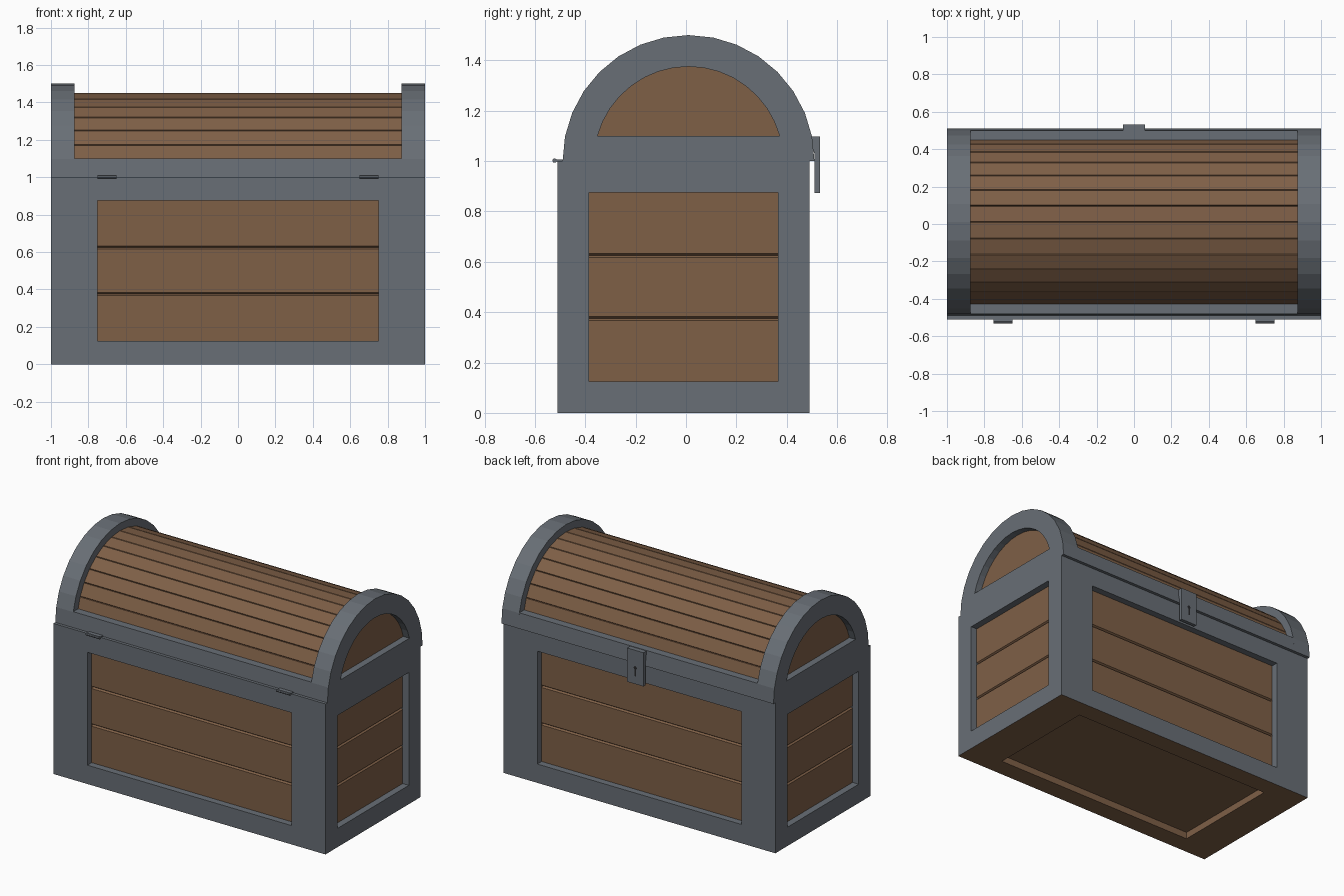
import bpy, bmesh, math
from mathutils import Vector as V

if "Cube" in bpy.data.objects:
    bpy.data.objects.remove(bpy.data.objects["Cube"])


def material(name, rgb):
    m = bpy.data.materials.new(name)
    m.diffuse_color = (*rgb, 1)
    m.use_nodes = True
    m.node_tree.nodes["Principled BSDF"].inputs["Base Color"].default_value = m.diffuse_color
    return m


IRON = material("grey iron", (0.14, 0.158, 0.18))
WOOD = material("brown wood", (0.21, 0.115, 0.062))
DARK = material("keyhole dark", (0.02, 0.02, 0.022))
BODY_Y, LID_Y = -0.01, 0.01
DEPTH = 0.045


def finish(bm, name):
    bmesh.ops.remove_doubles(bm, verts=bm.verts, dist=1e-5)
    bmesh.ops.recalc_face_normals(bm, faces=bm.faces)
    me = bpy.data.meshes.new(name)
    bm.to_mesh(me)
    bm.free()
    for m in (IRON, WOOD, DARK):
        me.materials.append(m)
    ob = bpy.data.objects.new(name, me)
    bpy.context.collection.objects.link(ob)
    return ob


def face(bm, pts, mat=0):
    f = bm.faces.new([bm.verts.new(p) for p in pts])
    f.material_index = mat


def framed_side(bm, centre, u, v, n, margin_u, margin_v, grooves=(), frame_mat=0):
    """Frame with a recessed plank panel; u and v are half-extent vectors."""
    su, sv = 1 - margin_u / u.length, 1 - margin_v / v.length
    signs = [(-1, -1), (1, -1), (1, 1), (-1, 1)]
    outer = [centre + u * a + v * b for a, b in signs]
    inner = [centre + u * a * su + v * b * sv for a, b in signs]
    back = [p - n * DEPTH for p in inner]
    for i in range(4):
        j = (i + 1) % 4
        face(bm, (outer[i], outer[j], inner[j], inner[i]), frame_mat)
        face(bm, (inner[i], inner[j], back[j], back[i]), frame_mat)
    prof = [(-sv, 0)]
    for g in grooves:
        prof += [(g - 0.016, 0), (g, 0.012), (g + 0.016, 0)]
    prof.append((sv, 0))
    rows = [[centre + u * a * su + v * t - n * (DEPTH + d) for a in (-1, 1)] for t, d in prof]
    for a, b in zip(rows, rows[1:]):
        face(bm, (a[0], a[1], b[1], b[0]), 1)


def extrude_x(name, profile, x0, x1, mat=0):
    """Closed (y, z) profile swept along x."""
    bm = bmesh.new()
    a = [V((x0, y, z)) for y, z in profile]
    b = [V((x1, y, z)) for y, z in profile]
    face(bm, a, mat)
    face(bm, b, mat)
    for i in range(len(a)):
        j = (i + 1) % len(a)
        face(bm, (a[i], a[j], b[j], b[i]), mat)
    return finish(bm, name)


def arc(r, a0=0.0, n=16):
    angs = [a0 + (math.pi - 2 * a0) * i / n for i in range(n + 1)]
    return [(LID_Y + r * math.cos(a), 1 + r * math.sin(a)) for a in angs]


# Body: four framed sides, wooden bottom, closed top
X, Y, Z = V((1, 0, 0)), V((0, 1, 0)), V((0, 0, 1))
mid = V((0, BODY_Y, 0.5))
bm = bmesh.new()
cuts = (-0.25, 0.25)
for s in (-1, 1):
    framed_side(bm, mid + Y * 0.5 * s, X, Z * 0.5, Y * s, 0.25, 0.125, cuts)
    framed_side(bm, mid + X * s, Y * 0.5, Z * 0.5, X * s, 0.125, 0.125, cuts)
framed_side(bm, mid - Z * 0.5, X, Y * 0.5, -Z, 0.25, 0.125, (), 1)
face(bm, [mid + Z * 0.5 + X * a + Y * 0.5 * b for a, b in ((-1, -1), (1, -1), (1, 1), (-1, 1))])
finish(bm, "chest_body")

# Lid end arches with recessed half-round panels
outer = arc(0.5)
inner = arc(0.375, math.asin(0.1 / 0.375))
for s, name in ((-1, "lid_arch_left"), (1, "lid_arch_right")):
    bm = bmesh.new()
    at = lambda pts, x: [V((x * s, y, z)) for y, z in pts]
    o, i_, bk, q = at(outer, 1), at(inner, 1), at(inner, 1 - DEPTH), at(outer, 0.875)
    n = len(o)
    for k in range(n):
        j = (k + 1) % n
        face(bm, (o[k], o[j], i_[j], i_[k]))
        face(bm, (i_[k], i_[j], bk[j], bk[k]))
        face(bm, (o[k], o[j], q[j], q[k]))
    face(bm, bk, 1)
    face(bm, q)
    finish(bm, name)

# Lid barrel: one plank per facet with fine grooves between
prof = []
for k in range(17):
    a = math.pi * k / 16
    steps = ((0, 0),) if k in (0, 16) else ((-0.007, 0), (0, 0.006), (0.007, 0))
    for da, dr in steps:
        r = 0.451 - dr
        prof.append((LID_Y + r * math.cos(a + da), 1 + r * math.sin(a + da)))
extrude_x("lid_planks", prof, -0.875, 0.875, 1)

# Lid lower rails, front and back
for s, name in ((-1, "lid_rail_front"), (1, "lid_rail_back")):
    pts = [(0.5, 1), (0.49, 1.1), (0.435, 1.1), (0.435, 1)]
    extrude_x(name, [(LID_Y + s * y, z) for y, z in pts], -0.875, 0.875)

# Hinges: leaf between body and lid plus a pin
for s, name in ((-1, "hinge_left"), (1, "hinge_right")):
    x0, x1 = s * 0.7 - 0.05, s * 0.7 + 0.05
    extrude_x(name + "_leaf", [(-0.52, 0.998), (-0.31, 0.998), (-0.31, 1.006), (-0.52, 1.006)], x0, x1)
    ring = [(-0.522 + 0.009 * math.cos(k * math.pi / 4), 1.002 + 0.009 * math.sin(k * math.pi / 4)) for k in range(8)]
    extrude_x(name + "_pin", ring, x0, x1)

# Lock hasp with keyhole on the back side
extrude_x("lock_hasp", [(0.49, 1.097), (0.532, 1.097), (0.532, 0.873), (0.51, 0.873),
                        (0.51, 1.03), (0.503, 1.05), (0.49, 1.05)], -0.06, 0.06)
bm = bmesh.new()
hole = [(0.012 * math.cos(a), 0.98 + 0.012 * math.sin(a))
        for a in [math.radians(-60 + 300 * k / 10) for k in range(11)]]
hole += [(-0.006, 0.925), (0.006, 0.925)]
face(bm, [V((x, 0.533, z)) for x, z in hole], 2)
bmesh.ops.solidify(bm, geom=bm.faces[:], thickness=0.002)
for f in bm.faces:
    f.material_index = 2
finish(bm, "keyhole")
